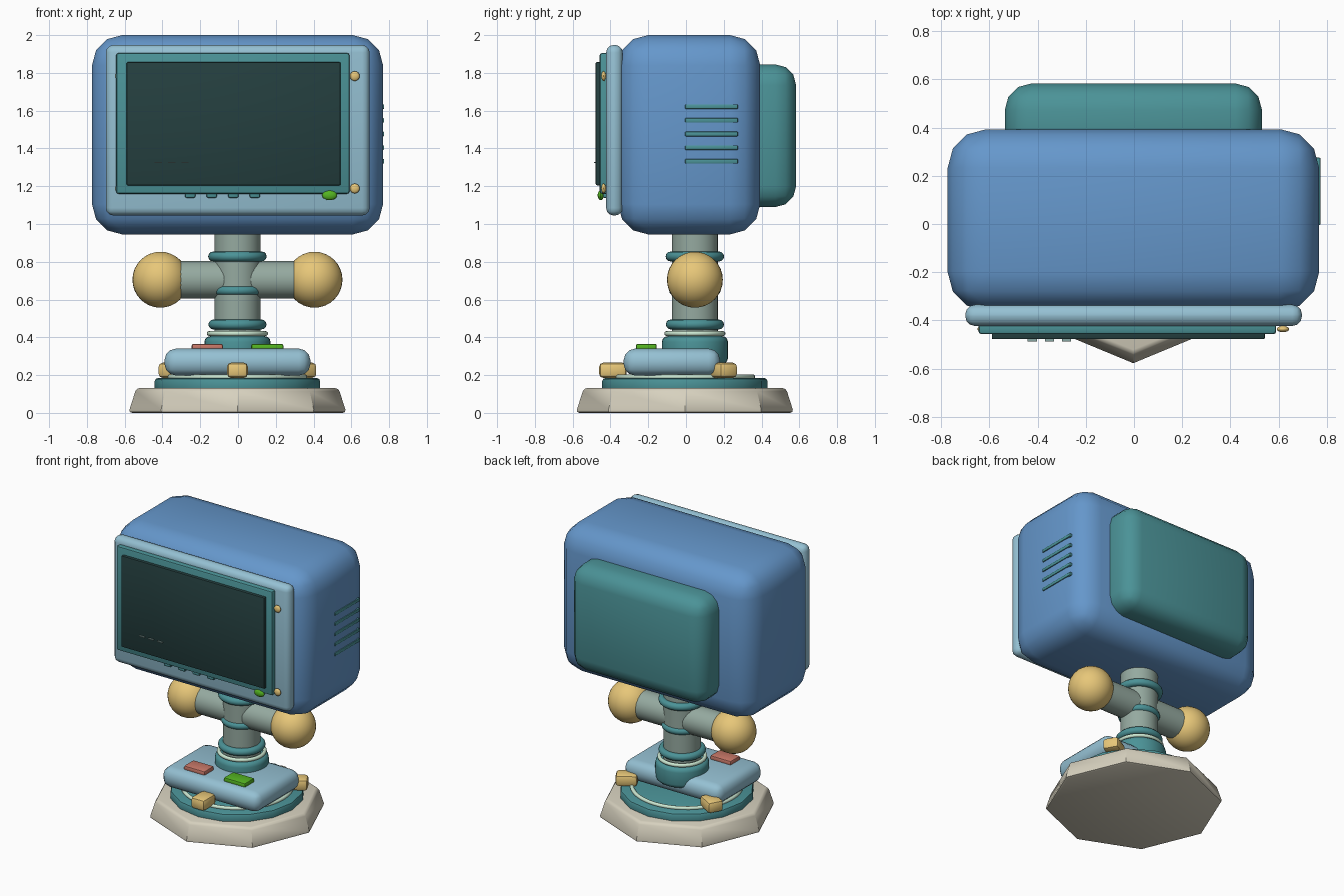
import bpy, bmesh, math
from mathutils import Matrix, Vector

if "Cube" in bpy.data.objects:
    bpy.data.objects.remove(bpy.data.objects["Cube"])

COLORS = {
    "blue": (0.13, 0.31, 0.60), "light_blue": (0.30, 0.53, 0.65), "teal": (0.07, 0.29, 0.31),
    "dark": (0.018, 0.05, 0.05), "sage": (0.30, 0.40, 0.35), "gold": (0.80, 0.57, 0.19),
    "cream": (0.68, 0.64, 0.52), "mint": (0.60, 0.80, 0.64), "green": (0.09, 0.46, 0.015),
    "red": (0.58, 0.19, 0.14), "grey": (0.25, 0.38, 0.36)}
MATS = {}
for key, rgb in COLORS.items():
    MATS[key] = bpy.data.materials.new(key)
    MATS[key].diffuse_color = (*rgb, 1)


def finish(name, bm, color):
    bmesh.ops.recalc_face_normals(bm, faces=bm.faces)
    mesh = bpy.data.meshes.new(name)
    bm.to_mesh(mesh)
    bm.free()
    mesh.materials.append(MATS[color])
    ob = bpy.data.objects.new(name, mesh)
    bpy.context.collection.objects.link(ob)
    return ob


def box(name, color, x, y, z, bevel=0.0, segs=3, turn=None):
    """Rounded box from (min, max) ranges; turn spins it about the z axis of the world."""
    bm = bmesh.new()
    bmesh.ops.create_cube(bm, size=1)
    for v in bm.verts:
        v.co = Vector([(r[0] + r[1]) / 2 + c * (r[1] - r[0]) for r, c in zip((x, y, z), v.co)])
    if bevel:
        bmesh.ops.bevel(bm, geom=bm.edges[:], offset=bevel, segments=segs, profile=0.5, affect='EDGES')
    if turn:
        bm.transform(Matrix.Rotation(turn, 4, 'Z'))
    return finish(name, bm, color)


def cone(name, color, center, r1, r2, height, sides, bevel=0.0, segs=2, rot=None):
    """Cylinder or frustum with bevelled rims."""
    bm = bmesh.new()
    bmesh.ops.create_cone(bm, cap_ends=True, segments=sides, radius1=r1, radius2=r2, depth=height)
    if bevel:
        rims = [e for e in bm.edges if abs(e.verts[0].co.z - e.verts[1].co.z) < 1e-5]
        bmesh.ops.bevel(bm, geom=rims, offset=bevel, segments=segs, profile=0.5, affect='EDGES')
    bm.transform(Matrix.Translation(center) @ (rot or Matrix()))
    return finish(name, bm, color)


def ball(name, color, center, radii, u=20, v=12):
    bm = bmesh.new()
    bmesh.ops.create_uvsphere(bm, u_segments=u, v_segments=v, radius=1)
    bm.transform(Matrix.Translation(center) @ Matrix.Diagonal((*radii, 1)))
    return finish(name, bm, color)


def ring(name, color, center, major, minor, sides=40, minor_sides=12):
    bpy.ops.mesh.primitive_torus_add(location=center, major_radius=major, minor_radius=minor,
                                     major_segments=sides, minor_segments=minor_sides)
    ob = bpy.context.object
    ob.name = name
    ob.data.materials.append(MATS[color])
    return ob


CX, NY = -0.003, 0.047   # neck axis

# Monitor housing and rear bulge
box("monitor_housing", "blue", (-0.773, 0.768), (-0.36, 0.393), (0.945, 2.0), 0.16)
box("rear_housing", "teal", (-0.536, 0.531), (0.25, 0.583), (1.09, 1.845), 0.11)

# Screen stack
box("front_bezel", "light_blue", (-0.70, 0.697), (-0.423, -0.335), (1.045, 1.948), 0.04)
box("screen_frame", "teal", (-0.645, 0.59), (-0.457, -0.40), (1.16, 1.905), 0.012, 2)
box("screen", "dark", (-0.59, 0.543), (-0.478, -0.43), (1.205, 1.857), 0.006, 2)
for i in range(3):
    x = -0.422 + 0.071 * i
    box(f"screen_dash_{i}", "grey", (x - 0.019, x + 0.019), (-0.488, -0.475), (1.322, 1.329))

# Bezel screws, buttons and power light
for i, (sx, z) in enumerate([(-1, 1.783), (1, 1.783), (-1, 1.188), (1, 1.188)]):
    ball(f"bezel_screw_{i}", "gold", (sx * 0.621 + CX, -0.436, z), (0.026, 0.013, 0.026), 16, 8)
for i in range(4):
    x = -0.253 + 0.114 * i
    box(f"bezel_button_{i}", "teal", (x - 0.028, x + 0.028), (-0.445, -0.41), (1.138, 1.172), 0.01, 2)
ball("power_light", "green", (0.485, -0.452, 1.152), (0.04, 0.016, 0.026), 16, 8)

# Side vents
for i in range(5):
    z = 1.332 + 0.0722 * i
    box(f"side_vent_{i}", "teal", (0.74, 0.774), (-0.005, 0.275), (z - 0.012, z + 0.012), 0.005, 2)

# Neck with ring bands
cone("neck", "sage", (CX, NY, 0.70), 0.122, 0.122, 0.62, 32)
for i, (z, outer, minor) in enumerate([(0.828, 0.155, 0.026), (0.647, 0.136, 0.024), (0.468, 0.154, 0.026)]):
    ring(f"neck_band_{i}", "teal", (CX, NY, z), outer - minor, minor)

# Cross arm with ball ends
cone("cross_arm", "sage", (CX, NY, 0.705), 0.10, 0.10, 0.74, 32, rot=Matrix.Rotation(math.pi / 2, 4, 'Y'))
for side, sx in (("left", -1), ("right", 1)):
    ball(f"arm_ball_{side}", "gold", (CX + sx * 0.408, NY, 0.705), (0.148,) * 3, 32, 16)

# Neck collar
cone("neck_collar", "teal", (CX, NY, 0.333), 0.175, 0.175, 0.146, 32, 0.03, 3)
ring("collar_trim", "mint", (CX, NY, 0.42), 0.149, 0.013)

# Control deck and keys
box("control_deck", "light_blue", (-0.389, 0.383), (-0.33, 0.18), (0.198, 0.34), 0.06)
box("red_key", "red", (-0.245, -0.08), (-0.265, -0.155), (0.33, 0.366), 0.01, 2)
box("green_key", "green", (0.07, 0.24), (-0.265, -0.155), (0.33, 0.366), 0.01, 2)

# Base plinth, turntable and trim
cone("base_plinth", "cream", (CX, -0.006, 0.066), 0.577, 0.535, 0.132, 8, 0.018, 2)
cone("turntable", "teal", (CX, -0.006, 0.145), 0.438, 0.438, 0.08, 16, 0.018, 2)
ring("turntable_trim", "mint", (CX, -0.004, 0.191), 0.357, 0.013, 48)

# Three clamps around the turntable
for i in range(3):
    clamp = box(f"clamp_{i}", "gold", (-0.055, 0.055), (-0.46, -0.315), (0.185, 0.266), 0.022, 2,
                turn=math.radians(120 * i))
    clamp.location.x = CX

# Smooth shading, keeping hard edges sharp
bpy.ops.object.select_all(action='SELECT')
bpy.context.view_layer.objects.active = bpy.data.objects["neck"]
bpy.ops.object.shade_smooth_by_angle(angle=math.radians(38))

for m in bpy.data.materials:
    if m.users and not m.is_grease_pencil:
        m.use_nodes = True
        m.node_tree.nodes["Principled BSDF"].inputs["Base Color"].default_value = m.diffuse_color
